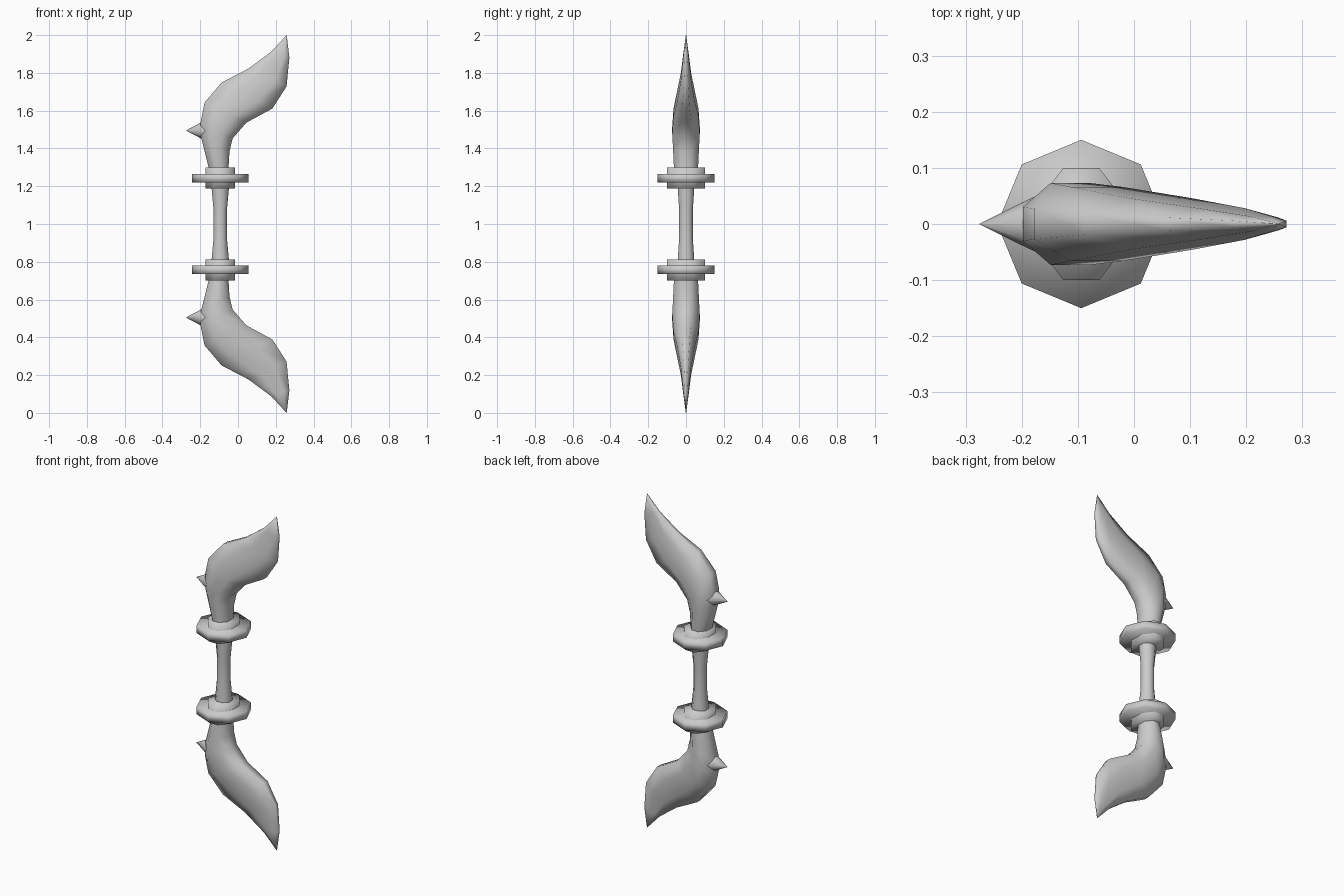
import bpy, math
from mathutils import Vector

cube = bpy.data.objects.get("Cube")
if cube:
    bpy.data.objects.remove(cube, do_unlink=True)

metal = bpy.data.materials.new("plain_grey")
metal.use_nodes = True
grey = (0.6, 0.6, 0.6, 1)
metal.diffuse_color = grey
metal.node_tree.nodes["Principled BSDF"].inputs["Base Color"].default_value = grey

AXIS = -0.094   # x of the grip axis
MIDDLE = 1.0    # height of the mirror plane


def octagon(turn):
    """Unit octagon, scaled so its extents reach one."""
    pts = [(math.cos(math.tau * (i + turn) / 8), math.sin(math.tau * (i + turn) / 8)) for i in range(8)]
    top = max(p[0] for p in pts)
    return [(a / top, b / top) for a, b in pts]


def loft(name, rings):
    """Skin a list of equal rings and cap both ends."""
    n = len(rings[0])
    verts = [p for ring in rings for p in ring]
    faces = [tuple(reversed(range(n))), tuple(range(len(verts) - n, len(verts)))]
    for r in range(len(rings) - 1):
        for i in range(n):
            a, b = r * n + i, r * n + (i + 1) % n
            faces.append((a, b, b + n, a + n))
    mesh = bpy.data.meshes.new(name)
    mesh.from_pydata(verts, [], faces)
    mesh.materials.append(metal)
    mesh.shade_smooth()
    obj = bpy.data.objects.new(name, mesh)
    bpy.context.collection.objects.link(obj)
    return obj


def upright(name, levels, turn, x=AXIS):
    """Stack octagons along z; each level is (z, x radius, y radius)."""
    return loft(name, [[(x + rx * a, ry * b, z) for a, b in octagon(turn)] for z, rx, ry in levels])


def mirror_down(obj):
    """Copy a part to the lower half."""
    copy = obj.copy()
    copy.data = obj.data.copy()
    copy.name = "lower_" + obj.name
    for v in copy.data.vertices:
        v.co.z = 2 * MIDDLE - v.co.z
    copy.data.flip_normals()
    bpy.context.collection.objects.link(copy)
    obj.name = "upper_" + obj.name


# Waisted grip between the two guards
upright("grip", [(0.78, 0.046, 0.046), (0.82, 0.045, 0.043), (0.93, 0.035, 0.036),
                 (1.07, 0.035, 0.036), (1.18, 0.045, 0.043), (1.22, 0.046, 0.046)], 0.5)

# Guard disc and the thicker hub through it
mirror_down(upright("guard_disc", [(1.22, 0.15, 0.15), (1.266, 0.15, 0.15)], 0))
mirror_down(upright("guard_hub", [(1.188, 0.077, 0.1), (1.298, 0.077, 0.1)], 0.5))

# Curved blade: outer edge point, inner edge point, half thickness
stations = [
    ((-0.140, 1.240), (-0.050, 1.240), 0.060),
    ((-0.156, 1.300), (-0.050, 1.300), 0.064),
    ((-0.196, 1.460), (-0.045, 1.384), 0.069),
    ((-0.198, 1.540), (-0.029, 1.452), 0.073),
    ((-0.177, 1.643), (0.045, 1.537), 0.066),
    ((-0.087, 1.749), (0.182, 1.611), 0.046),
    ((0.056, 1.823), (0.257, 1.728), 0.028),
    ((0.177, 1.913), (0.272, 1.881), 0.014),
    ((0.256, 1.999), (0.258, 1.999), 0.001),
]
rings = []
for outer, inner, thick in stations:
    o, i = Vector((outer[0], 0, outer[1])), Vector((inner[0], 0, inner[1]))
    mid, half = (o + i) / 2, (i - o) / 2
    rings.append([mid + half * a + Vector((0, thick * b, 0)) for a, b in octagon(0.5)])
mirror_down(loft("blade", rings))

# Pointed barb on the outer edge of the blade
barb = [[(x, r * a, 1.495 + 1.05 * r * b) for b, a in octagon(0)]
        for x, r in ((-0.14, 0.066), (-0.2, 0.038), (-0.275, 0.0005))]
mirror_down(loft("barb", barb))
